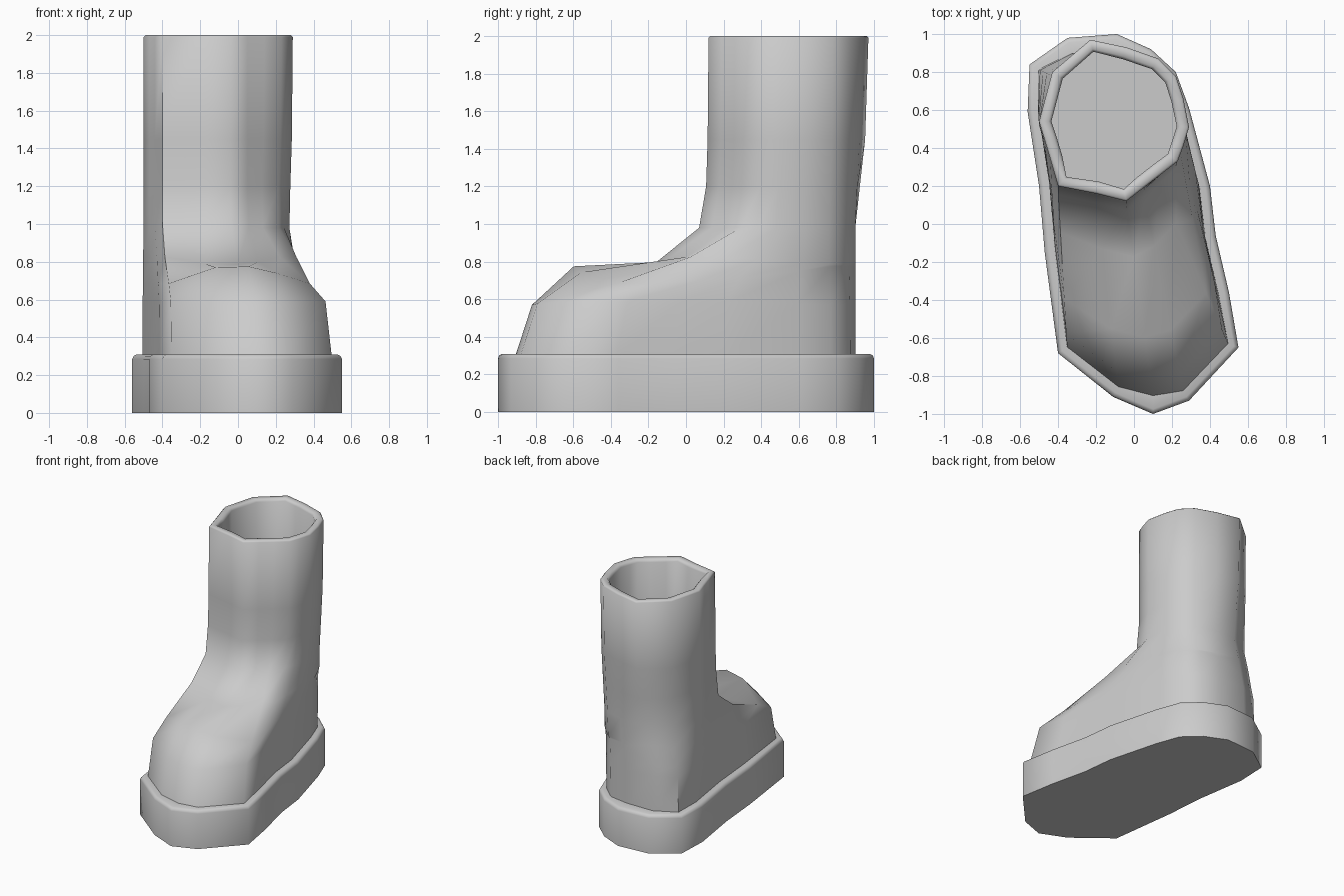
import bpy
import bmesh
import math
from mathutils import Vector

default_cube = bpy.data.objects.get("Cube")
if default_cube:
    bpy.data.objects.remove(default_cube, do_unlink=True)

# Single rubber colour
rubber = bpy.data.materials.new("grey_rubber")
rubber.use_nodes = True
colour = (0.6, 0.6, 0.6, 1.0)
rubber.diffuse_color = colour
rubber.node_tree.nodes["Principled BSDF"].inputs["Base Color"].default_value = colour

# Sole outline, clockwise from the back right corner
SOLE = [Vector(p) for p in (
    (-.55, .84), (-.35, .98), (-.09, 1), (.09, .92), (.22, .8), (.29, .61),
    (.4, .2), (.43, -.06), (.5, -.36), (.55, -.65), (.29, -.93), (.1, -1),
    (-.11, -.91), (-.4, -.68), (-.47, -.15), (-.5, .2), (-.56, .59))]

# Shaft opening, one point for each sole point
SHAFT = [Vector(p) for p in (
    (-.43, .8), (-.23, .97), (-.04, .93), (.13, .87), (.22, .78), (.26, .66),
    (.29, .51), (.26, .41), (.23, .33), (.14, .26), (.05, .19), (-.04, .12),
    (-.2, .16), (-.4, .2), (-.44, .34), (-.47, .44), (-.5, .54))]


def inset(outline, distance):
    """Move each point of a clockwise outline inwards."""
    result = []
    for i, point in enumerate(outline):
        before = (point - outline[i - 1]).normalized()
        after = (outline[(i + 1) % len(outline)] - point).normalized()
        direction = (before + after).normalized()
        result.append(point + Vector((direction.y, -direction.x)) * distance)
    return result


def level(outline, z):
    return [(p.x, p.y, z) for p in outline]


def loft(name, rings):
    """Skin a stack of rings and close both ends."""
    bm = bmesh.new()
    loops = [[bm.verts.new(co) for co in ring] for ring in rings]
    count = len(loops[0])
    for low, high in zip(loops, loops[1:]):
        for i in range(count):
            j = (i + 1) % count
            bm.faces.new((low[j], low[i], high[i], high[j]))
    bm.faces.new(loops[0])
    bm.faces.new(loops[-1][::-1])
    bmesh.ops.recalc_face_normals(bm, faces=bm.faces)
    mesh = bpy.data.meshes.new(name)
    bm.to_mesh(mesh)
    bm.free()
    mesh.materials.append(rubber)
    obj = bpy.data.objects.new(name, mesh)
    bpy.context.collection.objects.link(obj)
    bpy.ops.object.select_all(action="DESELECT")
    obj.select_set(True)
    bpy.context.view_layer.objects.active = obj
    bpy.ops.object.shade_smooth_by_angle(angle=math.radians(60))


# Thick sole with a softened upper edge
loft("sole", [level(SOLE, 0), level(SOLE, .285), level(inset(SOLE, .008), .302),
              level(inset(SOLE, .025), .31), level(inset(SOLE, .1), .31)])

# Foot: blend from the sole outline up to the ankle
foot = [Vector((p.x, max(-.91, min(.9, p.y)))) for p in inset(SOLE, .055)]
ankle = [Vector((p.x - (.02 if p.x > .1 else 0), min(p.y - .02, .9))) for p in SHAFT]


def foot_ring(blend, z, side_shift, widen=0):
    """One ring of the foot; the sides shift in height and may bulge."""
    ring = []
    for a, f in zip(ankle, foot):
        side = min(1, max(0, abs(f.x - .05) - .12) / .25)
        p = a.lerp(f, blend + (widen * side if f.y > -.4 else 0))
        ring.append((p.x, p.y, z + side_shift * side))
    return ring


body = [foot_ring(1, .29, 0), foot_ring(.91, .57, .02), foot_ring(.69, .775, -.09),
        foot_ring(.27, .785, .04, .15), foot_ring(.03, .98, 0)]

# Shaft, rim and hollow inside
lining = inset(SHAFT, .065)
body += [level([a.lerp(s, .35) for a, s in zip(ankle, SHAFT)], 1.2),
         level([a.lerp(s, .75) for a, s in zip(ankle, SHAFT)], 1.45),
         level(SHAFT, 1.99), level(inset(SHAFT, .01), 2),
         level(inset(SHAFT, .05), 2), level(lining, 1.98), level(lining, 1.2)]
loft("boot_upper", body)
